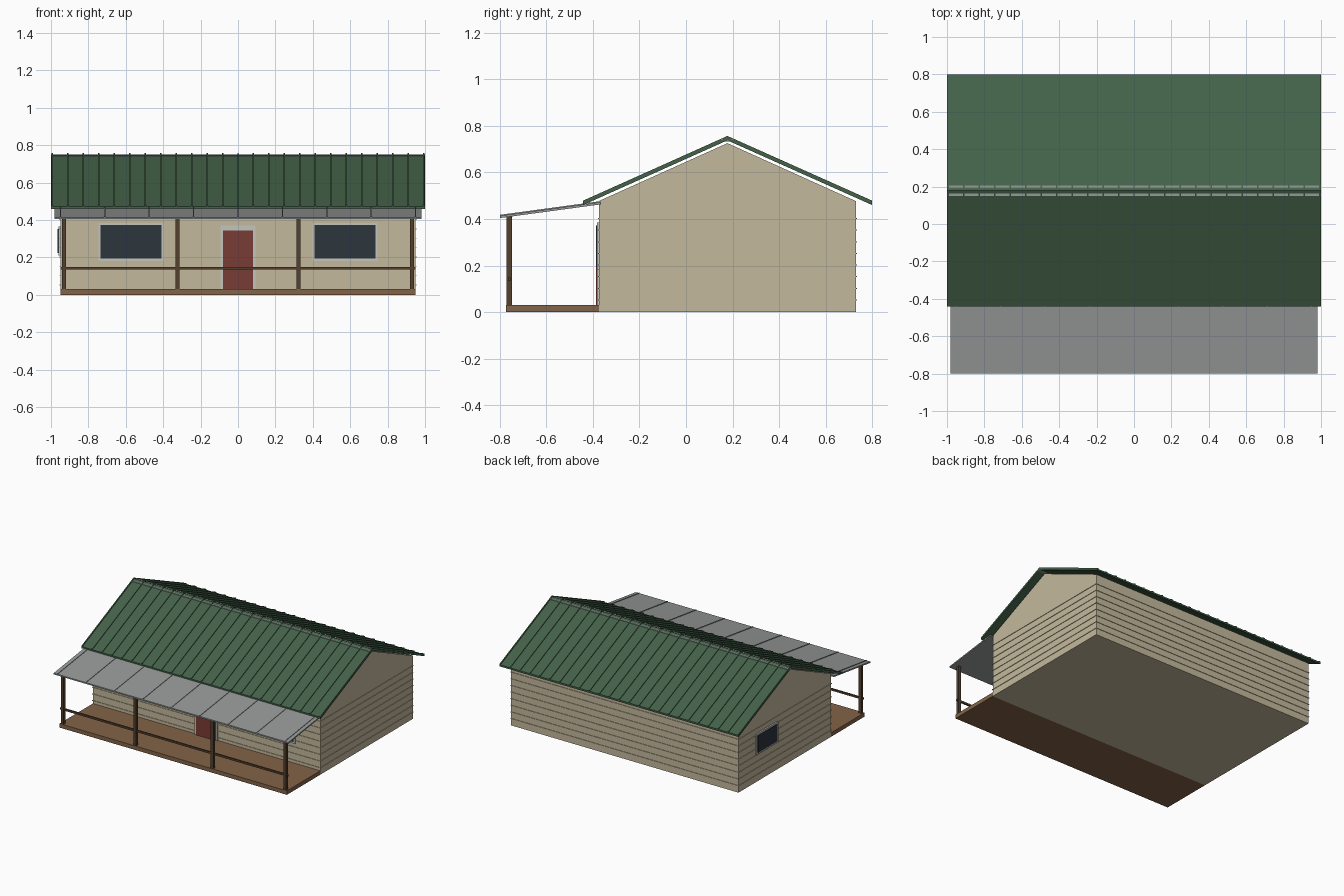
import bpy, bmesh, math
from mathutils import Matrix, Vector

if "Cube" in bpy.data.objects:
    bpy.data.objects.remove(bpy.data.objects["Cube"])


def material(name, rgb):
    m = bpy.data.materials.new(name)
    m.diffuse_color = (*rgb, 1)
    m.use_nodes = True
    m.node_tree.nodes["Principled BSDF"].inputs["Base Color"].default_value = m.diffuse_color
    return m


BEIGE = material("beige siding", (0.55, 0.485, 0.335))
GREEN = material("green metal", (0.056, 0.12, 0.066))
GREY = material("grey metal", (0.30, 0.32, 0.31))
DECK = material("deck wood", (0.225, 0.125, 0.065))
POST = material("dark wood", (0.085, 0.05, 0.027))
RED = material("red door paint", (0.19, 0.045, 0.036))
GLASS = material("dark glass", (0.025, 0.035, 0.045))
TRIM = material("pale trim", (0.56, 0.56, 0.52))


def finish(name, bm, mat):
    bmesh.ops.recalc_face_normals(bm, faces=bm.faces)
    me = bpy.data.meshes.new(name)
    bm.to_mesh(me)
    bm.free()
    me.materials.append(mat)
    ob = bpy.data.objects.new(name, me)
    bpy.context.collection.objects.link(ob)
    return ob


def boxes(name, mat, *spans):
    """Boxes given as (x0, x1, y0, y1, z0, z1)."""
    bm = bmesh.new()
    for x0, x1, y0, y1, z0, z1 in spans:
        mx = (Matrix.Translation(((x0 + x1) / 2, (y0 + y1) / 2, (z0 + z1) / 2))
              @ Matrix.Diagonal((x1 - x0, y1 - y0, z1 - z0, 1)))
        bmesh.ops.create_cube(bm, size=1, matrix=mx)
    return finish(name, bm, mat)


def extrude_x(name, mat, profile, spans):
    """Extrude a (y, z) profile along x over each (x0, x1) span."""
    bm = bmesh.new()
    for x0, x1 in spans:
        f = bm.faces.new([bm.verts.new((x0, y, z)) for y, z in profile])
        r = bmesh.ops.extrude_face_region(bm, geom=[f])
        new = [v for v in r["geom"] if isinstance(v, bmesh.types.BMVert)]
        bmesh.ops.translate(bm, verts=new, vec=Vector((x1 - x0, 0, 0)))
    return finish(name, bm, mat)


def strip(a, b, low, high):
    """Sloped profile between two top points, offset vertically."""
    return [(a[0], a[1] + low), (b[0], b[1] + low), (b[0], b[1] + high), (a[0], a[1] + high)]


X, Y0, Y1, RIDGE = 0.95, -0.375, 0.73, 0.178

# House body with gable ends
extrude_x("house_walls", BEIGE,
          [(Y0, 0), (Y1, 0), (Y1, 0.477), (RIDGE, 0.726), (Y0, 0.477)], [(-X, X)])

# Thin siding laps around the walls
LAP = 0.004
boxes("siding_laps", BEIGE,
      *[(-X - LAP, X + LAP, Y0 - LAP, Y1 + LAP, z, z + 0.004)
        for z in (0.05 + 0.05 * i for i in range(8))])

# Main roof slabs with standing seams
peak = (RIDGE, 0.751)
seams = [(-1 + 0.006 + i * 1.988 / 24 - 0.004, -1 + 0.006 + i * 1.988 / 24 + 0.004)
         for i in range(25)]
for side, eave in (("front", (-0.442, 0.473)), ("back", (0.80, 0.473))):
    extrude_x(side + "_roof", GREEN, strip(peak, eave, -0.013, 0), [(-1, 1)])
    extrude_x(side + "_roof_seams", GREEN, strip(peak, eave, -0.004, 0.006), seams)

# Ridge cap
boxes("ridge_cap", GREY, (-1, 1, RIDGE - 0.027, RIDGE + 0.027, 0.733, 0.744))

# Porch roof with seams
high, low = (-0.365, 0.473), (-0.80, 0.414)
extrude_x("porch_roof", GREY, strip(high, low, -0.010, 0), [(-0.98, 0.98)])
extrude_x("porch_roof_seams", GREY, strip(high, low, -0.003, 0.004),
          [(-0.95 + i * 0.2375 - 0.003, -0.95 + i * 0.2375 + 0.003) for i in range(9)])

# Porch deck, posts and rail
boxes("porch_deck", DECK, (-X, X, -0.773, Y0, 0, 0.03))
boxes("porch_posts", POST,
      *[(x - 0.011, x + 0.011, -0.771, -0.749, 0.03, 0.412) for x in (-0.93, -0.323, 0.323, 0.93)])
boxes("porch_rail", POST, (-X, X, -0.766, -0.754, 0.134, 0.148))

# Front door with frame
boxes("door_frame", TRIM, (-0.094, 0.094, Y0 - 0.008, Y0, 0.03, 0.37))
boxes("door", RED, (-0.08, 0.08, Y0 - 0.012, Y0, 0.03, 0.345))

# Front windows with frames
for side, cx in (("left", -0.572), ("right", 0.572)):
    boxes(side + "_window_frame", TRIM, (cx - 0.173, cx + 0.173, Y0 - 0.008, Y0, 0.18, 0.385))
    boxes(side + "_window_glass", GLASS, (cx - 0.162, cx + 0.162, Y0 - 0.012, Y0, 0.193, 0.372))

# Gable window on the left wall
boxes("gable_window_frame", TRIM, (-X - 0.010, -X, 0.27, 0.53, 0.21, 0.365))
boxes("gable_window_glass", GLASS, (-X - 0.015, -X, 0.285, 0.515, 0.223, 0.352))
